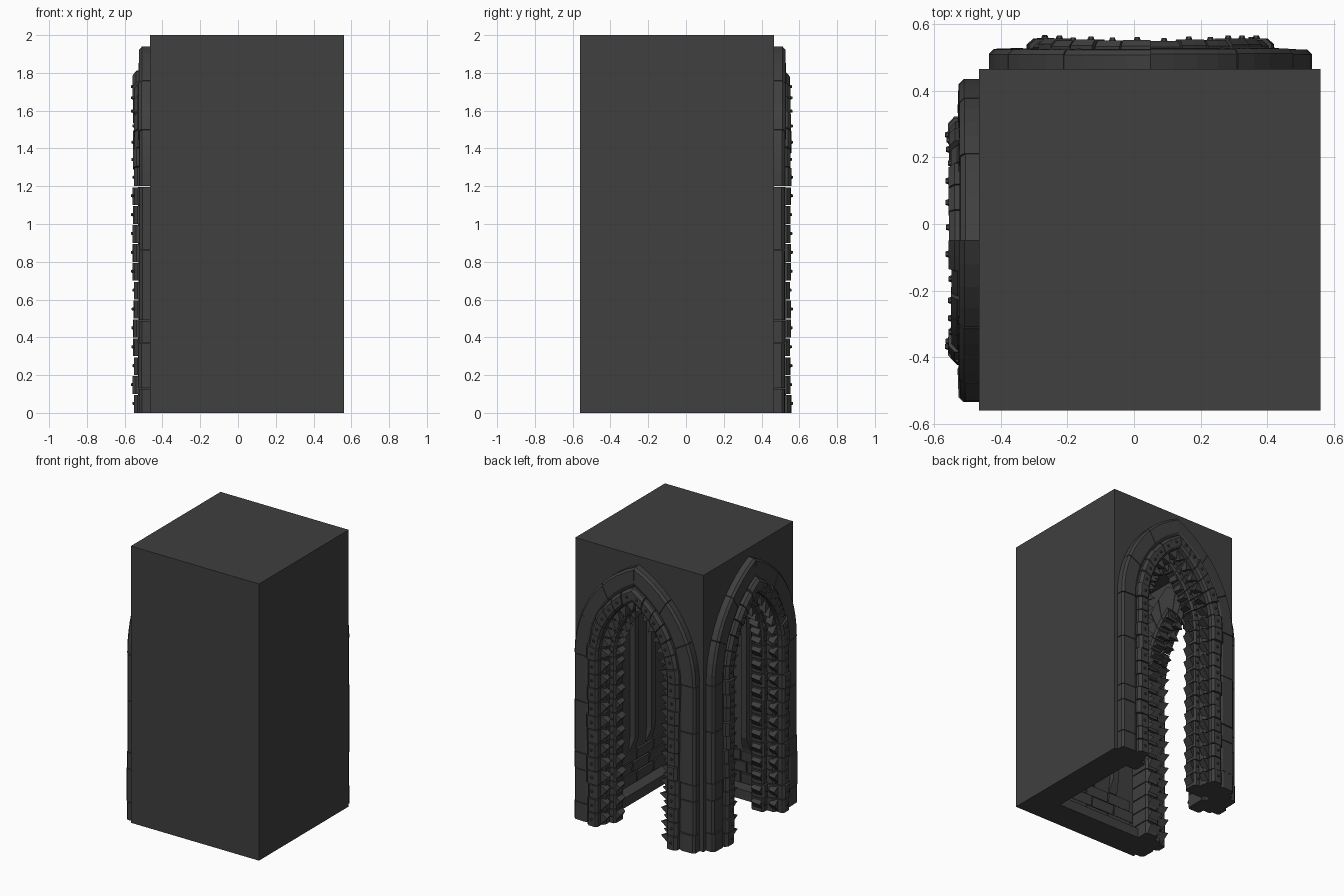
import bpy, bmesh, math, random
from mathutils import Vector

if "Cube" in bpy.data.objects:
    bpy.data.objects.remove(bpy.data.objects["Cube"])

random.seed(4)
MID, FACE = 0.05, 0.465        # arch centre line and outer wall plane
SPRING, OFF = 1.2, 0.322       # arch springing height, arc centre offset

stone = bpy.data.materials.new("dark_stone")
stone.diffuse_color = (0.05, 0.05, 0.05, 1)
stone.use_nodes = True
stone.node_tree.nodes["Principled BSDF"].inputs["Base Color"].default_value = stone.diffuse_color


def finish(name, bm):
    bmesh.ops.recalc_face_normals(bm, faces=bm.faces)
    me = bpy.data.meshes.new(name)
    bm.to_mesh(me)
    bm.free()
    ob = bpy.data.objects.new(name, me)
    bpy.context.collection.objects.link(ob)
    me.materials.append(stone)
    return ob


def place(left, x, d, z):
    """Portal coordinates to world: back wall, or its diagonal mirror on the left wall."""
    p = (MID + x, FACE + d, z)
    return Vector((-p[1], -p[0], z)) if left else Vector(p)


def arch(w, t):
    """Pointed arch of half-width w: t 0..1 is the jamb, 1..2 the arc."""
    if t <= 1:
        return w, t * SPRING
    r = w + OFF
    a = (t - 1) * math.acos(OFF / r)
    return r * math.cos(a) - OFF, SPRING + r * math.sin(a)


def sweep(bm, left, side, t0, t1, profile, steps=1):
    """Closed (w, d) profile swept along one side of the arch."""
    rings = []
    for i in range(steps + 1):
        t = t0 + (t1 - t0) * i / steps
        ring = []
        for w, d in profile:
            x, z = arch(w, t)
            ring.append(bm.verts.new(place(left, side * x, d, z)))
        rings.append(ring)
    n = len(profile)
    for a, b in zip(rings, rings[1:]):
        for j in range(n):
            bm.faces.new((a[j], a[(j + 1) % n], b[(j + 1) % n], b[j]))
    bm.faces.new(rings[0])
    bm.faces.new(rings[-1])


def stud(bm, left, side, w, t, d, r=0.012):
    """Small raised six-sided rivet on the front of a block."""
    x, z = arch(w, t)
    lo, hi = [], []
    for k in range(6):
        a = k * math.pi / 3
        u, v = math.cos(a), math.sin(a)
        lo.append(bm.verts.new(place(left, side * x + r * u, d - 0.004, z + r * v)))
        hi.append(bm.verts.new(place(left, side * x + r * .6 * u, d + 0.009, z + r * .6 * v)))
    for k in range(6):
        bm.faces.new((lo[k], lo[(k + 1) % 6], hi[(k + 1) % 6], hi[k]))
    bm.faces.new(hi)
    bm.faces.new(lo)


def thorn(bm, left, side, w, t0, t1, d0, d1, reach):
    """Shingle-like tooth pointing into the opening."""
    base = []
    for t, d in ((t0, d0), (t0, d1), (t1, d1), (t1, d0)):
        x, z = arch(w + 0.01, t)
        base.append(bm.verts.new(place(left, side * x, d, z)))
    tips = []
    for d, k in ((d0 + 0.01, 0.7), (d1 + 0.012, 1.0)):
        x, z = arch(w - reach * k, t0 + (t1 - t0) * 0.75)
        tips.append(bm.verts.new(place(left, side * x, d, z)))
    a, b, c, e = base
    p, q = tips
    for f in ((a, b, c, e), (a, b, q, p), (e, c, q, p), (a, e, p), (b, c, q)):
        bm.faces.new(f)


def box(name, x0, x1, y0, y1, z0, z1):
    bm = bmesh.new()
    bmesh.ops.create_cube(bm, size=1)
    for v in bm.verts:
        v.co = ((x0 + x1) / 2 + v.co.x * (x1 - x0), (y0 + y1) / 2 + v.co.y * (y1 - y0),
                (z0 + z1) / 2 + v.co.z * (z1 - z0))
    return finish(name, bm)


# hollow tower with two pointed openings
tower = box("tower_walls", -0.465, 0.56, -0.56, 0.465, 0, 2)
cutters = [box("room_cutter", -0.36, 0.44, -0.44, 0.36, -0.1, 1.85)]
for left in (False, True):
    half = [(0.34, -0.1)] + [arch(0.34, 1 + i / 10) for i in range(11)]
    outline = half + [(-x, z) for x, z in reversed(half[:-1])]
    bm = bmesh.new()
    front = [bm.verts.new(place(left, x, 0.1, z)) for x, z in outline]
    back = [bm.verts.new(place(left, x, -0.2, z)) for x, z in outline]
    n = len(outline)
    for i in range(n):
        bm.faces.new((front[i], front[(i + 1) % n], back[(i + 1) % n], back[i]))
    bm.faces.new(front)
    bm.faces.new(back)
    cutters.append(finish("arch_cutter", bm))
bpy.context.view_layer.objects.active = tower
for c in cutters:
    m = tower.modifiers.new("cut", 'BOOLEAN')
    m.operation, m.solver, m.object = 'DIFFERENCE', 'EXACT', c
    bpy.ops.object.modifier_apply(modifier=m.name)
    bpy.data.objects.remove(c)

# portals: plain outer band, studded band and two thorned ribs
JAMB, ARC = 12, 7
joints = [i / JAMB for i in range(JAMB)] + [1 + i / ARC for i in range(ARC + 1)]
outer_joints = [0, 0.11, 0.31, 0.41, 0.72, 1, 1.33, 1.66, 2]
for left in (False, True):
    wall = "left" if left else "back"
    bands = {k: bmesh.new() for k in ("outer_band", "studded_band", "front_rib", "rear_rib")}
    for side in (1, -1):
        for t0, t1 in zip(outer_joints, outer_joints[1:]):
            j = random.uniform(-0.004, 0.002)
            sweep(bands["outer_band"], left, side, t0, t1 - (0.004 if t1 < 2 else 0),
                  [(0.485, -0.01), (0.485, 0.045 + j), (0.47, 0.06 + j),
                   (0.385, 0.063 + j), (0.34, 0.04), (0.34, -0.01)], 4)
        for t0, t1 in zip(joints, joints[1:]):
            gap = (t1 - t0) * 0.06 if t1 < 2 else 0
            e, tm = t1 - gap, (t0 + t1) / 2
            j, k = random.uniform(-0.006, 0.005), random.uniform(-0.008, 0.008)
            b = bands["studded_band"]
            sweep(b, left, side, t0, e, [(0.365 + k, -0.02), (0.365 + k, 0.07 + j), (0.345 + k, 0.088 + j),
                                         (0.29, 0.088 + j), (0.275, 0.075), (0.275, -0.02)], 2)
            stud(b, left, side, 0.318, tm, 0.088 + j)
            b = bands["front_rib"]
            sweep(b, left, side, t0, e, [(0.36, -0.06), (0.36, 0.03), (0.268, 0.03 + j), (0.255, 0.015),
                                         (0.255, -0.06)], 2)
            thorn(b, left, side, 0.265, t0 + gap, e - gap, -0.01, 0.045, 0.055 + k)
            b = bands["rear_rib"]
            sweep(b, left, side, t0, e, [(0.36, -0.135), (0.36, -0.03), (0.225, -0.03 + j), (0.212, -0.045),
                                         (0.212, -0.12), (0.225, -0.135)], 2)
            stud(b, left, side, 0.24, tm, -0.03 + j, 0.01)
            thorn(b, left, side, 0.215, t0 + gap, e - gap, -0.12, -0.045, 0.045 + k)
    for part, bm in bands.items():
        finish(f"{wall}_{part}", bm)

# inside of the two closed walls: base ledge, slim pilasters with splayed feet, stone courses
box("right_ledge", 0.35, 0.45, -0.45, 0.36, 0, 0.07)
box("front_ledge", -0.36, 0.45, -0.45, -0.35, 0, 0.07)


def strip(name, front, c, sections):
    """Vertical bar on an inner wall; sections are (z, half width, projection)."""
    bm = bmesh.new()
    rings = []
    for z, h, out in sections:
        pts = [(0.45, c - h), (0.44 - out, c - h), (0.44 - out, c + h), (0.45, c + h)]
        rings.append([bm.verts.new((-y, -x, z) if front else (x, y, z)) for x, y in pts])
    for a, b in zip(rings, rings[1:]):
        for i in range(4):
            bm.faces.new((a[i], a[(i + 1) % 4], b[(i + 1) % 4], b[i]))
    bm.faces.new(rings[0])
    bm.faces.new(rings[-1])
    finish(name, bm)


for front in (False, True):
    name = "front" if front else "right"
    for c in (0.18, -0.01, -0.2):
        strip(name + "_pilaster", front, c,
              [(0.32, 0.035, 0.005), (0.42, 0.022, 0.04), (1.6, 0.022, 0.04), (1.7, 0.03, 0.005)])
    for r in range(3):
        for k in range(4):
            c = -0.34 + k * 0.19 + (r % 2) * 0.05
            strip(name + "_course_stone", front, c,
                  [(0.075 + r * 0.08, 0.09, 0.008), (0.148 + r * 0.08, 0.09, 0.012 + 0.004 * (k % 2))])
